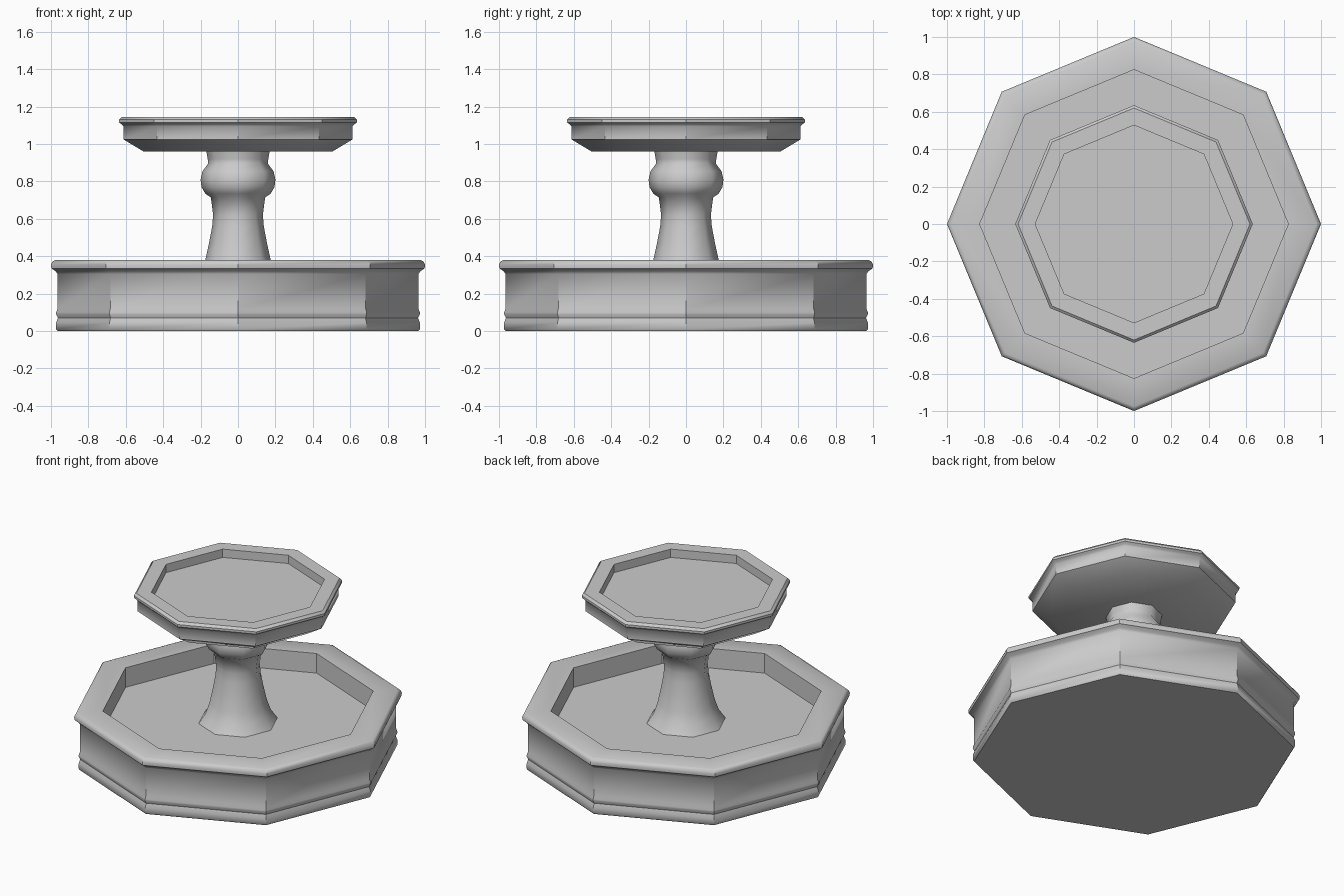
import bpy, bmesh
from math import cos, sin, pi, radians

if "Cube" in bpy.data.objects:
    bpy.data.objects.remove(bpy.data.objects["Cube"])

SIDES = 8


def lathe(name, profile, smooth_angle):
    """Sweep a (radius, z) profile around z as an octagon, capped at both ends."""
    bm = bmesh.new()
    rings = []
    for r, z in profile:
        rings.append([bm.verts.new((r * cos(2 * pi * i / SIDES),
                                    r * sin(2 * pi * i / SIDES), z))
                      for i in range(SIDES)])
    for a, b in zip(rings, rings[1:]):
        for i in range(SIDES):
            j = (i + 1) % SIDES
            bm.faces.new((a[i], a[j], b[j], b[i]))
    bm.faces.new(rings[0][::-1])
    bm.faces.new(rings[-1])
    bmesh.ops.recalc_face_normals(bm, faces=bm.faces)
    mesh = bpy.data.meshes.new(name)
    bm.to_mesh(mesh)
    bm.free()
    ob = bpy.data.objects.new(name, mesh)
    bpy.context.collection.objects.link(ob)
    bpy.ops.object.select_all(action='DESELECT')
    ob.select_set(True)
    bpy.context.view_layer.objects.active = ob
    bpy.ops.object.shade_smooth_by_angle(angle=radians(smooth_angle))
    return ob


# Lower basin: beaded foot, plain wall, rounded coping, sunken floor
lathe("lower_basin", [
    (0.965, 0.0), (0.972, 0.01), (0.972, 0.045), (0.963, 0.07),
    (0.972, 0.09), (0.972, 0.10), (0.965, 0.12), (0.965, 0.305),
    (0.975, 0.32), (0.998, 0.335), (1.0, 0.355), (0.992, 0.372),
    (0.975, 0.38), (0.825, 0.38), (0.825, 0.25)], 40)

# Pedestal: flared foot, narrow waist, bulging collar, neck
lathe("pedestal", [
    (0.24, 0.25), (0.20, 0.31), (0.175, 0.38), (0.155, 0.47),
    (0.138, 0.56), (0.133, 0.62), (0.145, 0.715),
    (0.175, 0.735), (0.195, 0.77), (0.20, 0.81), (0.19, 0.855),
    (0.16, 0.895), (0.162, 0.92), (0.17, 0.965)], 50)

# Upper bowl: slanted underside, short wall, lip, shallow floor
lathe("upper_bowl", [
    (0.505, 0.96), (0.613, 1.025), (0.613, 1.095), (0.622, 1.105),
    (0.635, 1.115), (0.635, 1.13), (0.62, 1.145),
    (0.528, 1.145), (0.528, 1.09)], 40)
